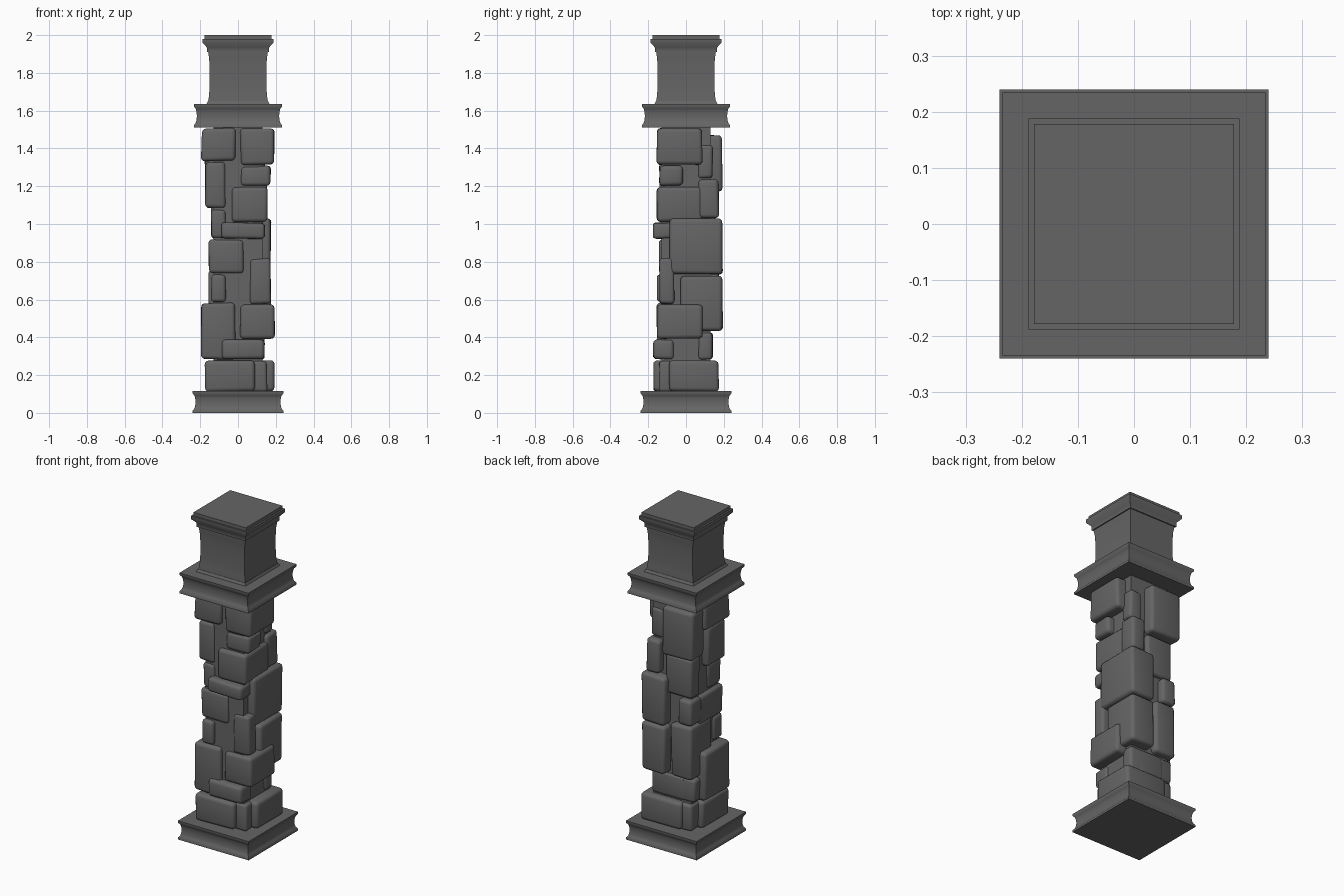
import bpy
import bmesh
import math
import random

random.seed(4)
cube = bpy.data.objects.get("Cube")
if cube:
    bpy.data.objects.remove(cube)

# Single stone colour
stone = bpy.data.materials.new("dark grey stone")
stone.use_nodes = True
grey = (0.13, 0.13, 0.13, 1)
stone.diffuse_color = grey
shader = stone.node_tree.nodes["Principled BSDF"]
shader.inputs["Base Color"].default_value = grey


def finish(name, bm):
    """Turn a bmesh into a shaded stone object."""
    bmesh.ops.recalc_face_normals(bm, faces=bm.faces)
    mesh = bpy.data.meshes.new(name)
    bm.to_mesh(mesh)
    bm.free()
    mesh.materials.append(stone)
    obj = bpy.data.objects.new(name, mesh)
    bpy.context.collection.objects.link(obj)
    bpy.ops.object.select_all(action="DESELECT")
    obj.select_set(True)
    bpy.context.view_layer.objects.active = obj
    bpy.ops.object.shade_smooth_by_angle(angle=math.radians(50))


def square_moulding(name, profile):
    """Carry a (half width, height) profile round a square plan."""
    bm = bmesh.new()
    corners = ((-1, -1), (1, -1), (1, 1), (-1, 1))
    rings = [[bm.verts.new((half * sx, half * sy, z)) for sx, sy in corners]
             for half, z in profile]
    for low, high in zip(rings, rings[1:]):
        for i in range(4):
            j = (i + 1) % 4
            bm.faces.new((low[i], low[j], high[j], high[i]))
    bm.faces.new(rings[0][::-1])
    bm.faces.new(rings[-1])
    finish(name, bm)


def hollowed(half, depth, bottom, top, lip, steps=8):
    """Profile with a flat lip at each end and a shallow cove between."""
    cove = []
    for step in range(steps + 1):
        t = step / steps
        inset = depth * math.sqrt(max(0, math.sin(math.pi * t)))
        cove.append((half - inset, bottom + lip + t * (top - bottom - 2 * lip)))
    return [(half, bottom)] + cove + [(half, top)]


def block(name, low, high):
    """One rough-cut stone with worn, rounded edges."""
    bm = bmesh.new()
    bmesh.ops.create_cube(bm, size=1)
    for v in bm.verts:
        for axis in range(3):
            wear = random.uniform(0, 0.007)
            if v.co[axis] > 0:
                v.co[axis] = high[axis] - wear
            else:
                v.co[axis] = low[axis] + wear
    thinnest = min(b - a for a, b in zip(low, high))
    bmesh.ops.bevel(bm, geom=bm.edges[:], offset=min(0.2 * thinnest, 0.02),
                    segments=3, profile=0.5, affect="EDGES")
    finish(name, bm)


# Moulded parts, from the ground up
square_moulding("plinth", hollowed(0.24, 0.015, 0, 0.115, 0.012))
square_moulding("core", [(0.13, 0.1), (0.13, 1.52)])
square_moulding("ledge", hollowed(0.234, 0.016, 1.51, 1.635, 0.012))
square_moulding("neck_foot", [(0.17, 1.63), (0.16, 1.65)])
square_moulding("neck", hollowed(0.158, 0.008, 1.64, 1.92, 0.01))
square_moulding("cap", [(0.165, 1.91), (0.165, 1.935), (0.188, 1.96),
                        (0.188, 1.98), (0.178, 1.98), (0.178, 2)])

# How far a stone's outer faces stand from the pillar's axis
PROUD, BOLD, FLUSH, SUNK = 0.197, 0.177, 0.158, 0.145
# Where its inner faces stop: short of the axis, on it, past it, well over
SHORT, MID, PAST, OVER = 0.06, 0.01, -0.035, -0.09


def corner_stack(name, sx, sy, courses):
    """Pile stones up one corner; each starts where the last one ended.

    A course is its top height, outer x and y, then inner x and y.
    """
    bottom = 0.11
    for number, (top, *reach) in enumerate(courses, 1):
        if reach:
            out_x, out_y, in_x, in_y = reach
            xs = sorted((sx * in_x, sx * out_x))
            ys = sorted((sy * in_y, sy * out_y))
            block(f"{name}_{number}", (xs[0], ys[0], bottom),
                  (xs[1], ys[1], top))
        bottom = top


corner_stack("front_left_stone", 1, -1, [
    (0.28, FLUSH, SUNK, SHORT, SHORT),
    (0.39, SUNK, BOLD, OVER, SHORT),
    (0.575, PROUD, FLUSH, MID, OVER),
    (0.82, BOLD, SUNK, SHORT, SHORT),
    (0.92,),
    (1.01, SUNK, BOLD, OVER, SHORT),
    (1.2, FLUSH, FLUSH, PAST, OVER),
    (1.31, BOLD, SUNK, MID, MID),
    (1.51, PROUD, FLUSH, MID, OVER),
])
corner_stack("front_right_stone", -1, -1, [
    (0.28, BOLD, BOLD, OVER, OVER),
    (0.585, PROUD, FLUSH, MID, OVER),
    (0.735, SUNK, FLUSH, SHORT, SHORT),
    (0.92, FLUSH, SUNK, PAST, OVER),
    (1.08, SUNK, SUNK, SHORT, MID),
    (1.33, BOLD, SUNK, SHORT, PAST),
    (1.51, PROUD, FLUSH, MID, OVER),
])
corner_stack("back_left_stone", 1, 1, [
    (0.28, PROUD, BOLD, OVER, OVER),
    (0.43, SUNK, SUNK, OVER, SHORT),
    (0.73, BOLD, PROUD, MID, PAST),
    (1.03, BOLD, PROUD, MID, OVER),
    (1.24, FLUSH, BOLD, SHORT, SHORT),
    (1.42, SUNK, SUNK, SHORT, SHORT),
])
corner_stack("back_right_stone", -1, 1, [
    (0.28, SUNK, FLUSH, SHORT, SHORT),
    (0.43, FLUSH, SUNK, OVER, SHORT),
    (0.76, FLUSH, BOLD, MID, PAST),
    (0.92, FLUSH, BOLD, SHORT, SHORT),
    (1.17, SUNK, FLUSH, PAST, SHORT),
    (1.475, BOLD, PROUD, PAST, SHORT),
])
